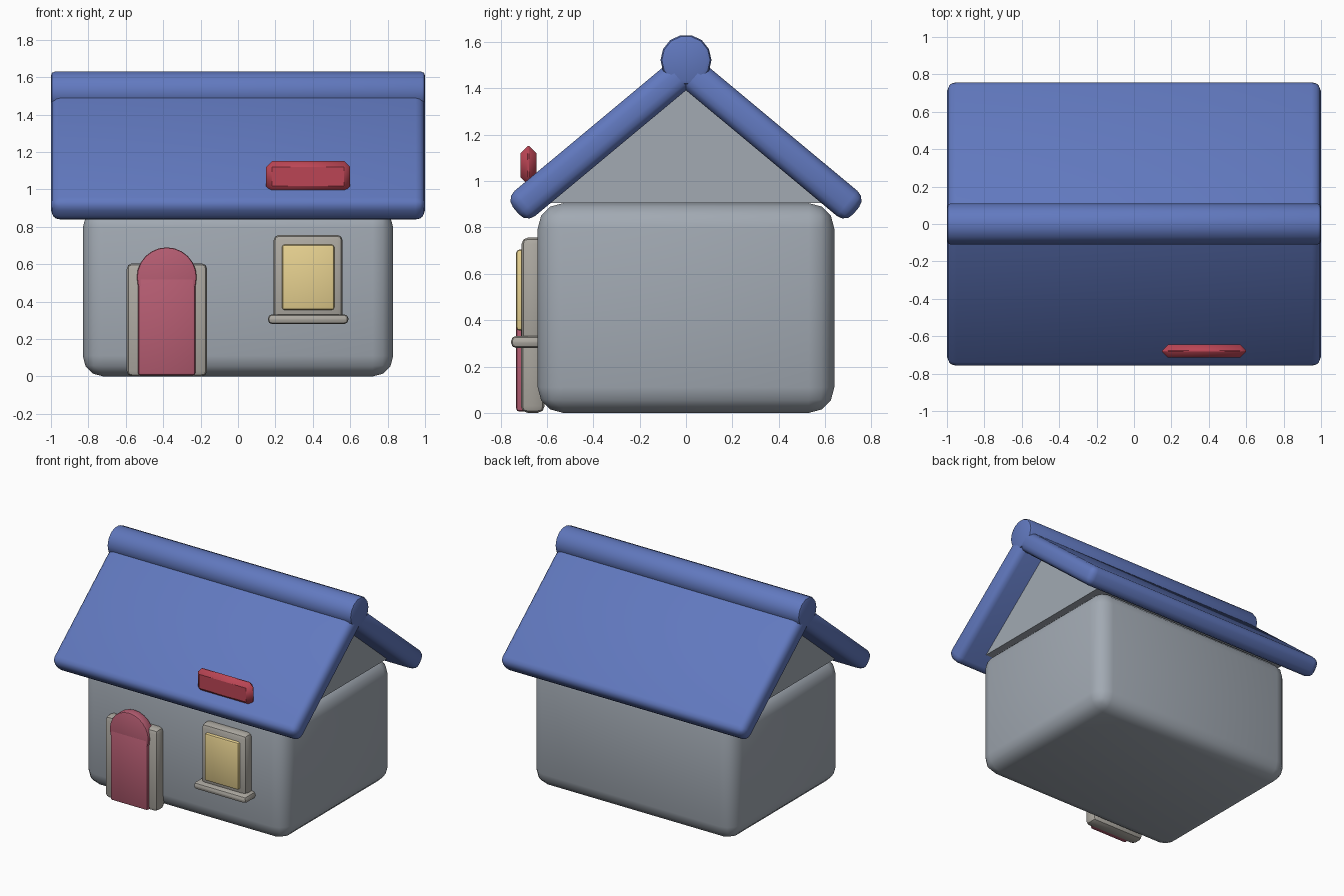
import bpy, math
from math import radians, sin, cos

if "Cube" in bpy.data.objects:
    bpy.data.objects.remove(bpy.data.objects["Cube"])


def paint(name, rgb):
    m = bpy.data.materials.new(name)
    m.diffuse_color = (*rgb, 1)
    m.use_nodes = True
    m.node_tree.nodes["Principled BSDF"].inputs["Base Color"].default_value = m.diffuse_color
    return m


BLUE = paint("roof_blue", (0.12, 0.19, 0.52))
PINK = paint("door_pink", (0.47, 0.11, 0.17))
RED = paint("box_red", (0.50, 0.06, 0.09))
STONE = paint("trim_stone", (0.42, 0.40, 0.36))
YELLOW = paint("pane_yellow", (0.80, 0.64, 0.28))
WALL = paint("wall_grey", (0.36, 0.40, 0.45))


def finish(ob, name, mat, bevel, segments, angle=40):
    ob.name = name
    ob.data.materials.append(mat)
    if bevel:
        mod = ob.modifiers.new("soft_edges", "BEVEL")
        mod.width, mod.segments = bevel, segments
        mod.limit_method = "ANGLE"
        mod.angle_limit = radians(35)
    bpy.ops.object.select_all(action="DESELECT")
    ob.select_set(True)
    bpy.context.view_layer.objects.active = ob
    if bevel:
        bpy.ops.object.modifier_apply(modifier="soft_edges")
    bpy.ops.object.shade_smooth_by_angle(angle=radians(angle))
    return ob


def box(name, x, y, z, mat, bevel, segments=2, angle=40):
    """Rounded box from (min, max) ranges."""
    centre = [(a + b) / 2 for a, b in (x, y, z)]
    bpy.ops.mesh.primitive_cube_add(size=1, location=centre)
    ob = bpy.context.object
    ob.scale = [b - a for a, b in (x, y, z)]
    bpy.ops.object.transform_apply(location=False, scale=True)
    return finish(ob, name, mat, bevel, segments, angle)


def cylinder(name, radius, depth, loc, rot, sides, mat, bevel):
    bpy.ops.mesh.primitive_cylinder_add(vertices=sides, radius=radius, depth=depth,
                                        location=loc, rotation=rot)
    return finish(bpy.context.object, name, mat, bevel, 2)


# Walls
box("walls", (-0.83, 0.83), (-0.64, 0.64), (0, 0.905), WALL, 0.11, 3)

# Gable prism under the roof
gx, gy, base, apex = 0.81, 0.60, 0.905, 1.41
verts = [(x, y, z) for x in (-gx, gx) for y, z in ((-gy, base), (gy, base), (0, apex))]
mesh = bpy.data.meshes.new("gable")
mesh.from_pydata(verts, [], [(0, 2, 1), (3, 4, 5), (0, 1, 4, 3), (1, 2, 5, 4), (2, 0, 3, 5)])
gable = bpy.data.objects.new("gable", mesh)
bpy.context.collection.objects.link(gable)
finish(gable, "gable", WALL, 0, 1, 30)

# Two roof slopes meeting at the ridge
pitch, length, ridge_z = radians(39.8), 0.955, 1.483
for side, name in ((-1, "roof_front"), (1, "roof_back")):
    slope = box(name, (-1, 1), (-length / 2, length / 2), (-0.07, 0.07), BLUE, 0.05, 3)
    slope.rotation_euler.x = -side * pitch
    slope.location = (0, side * cos(pitch) * length / 2, ridge_z - sin(pitch) * length / 2)

# Ridge cap
cylinder("ridge_cap", 0.11, 2, (0, 0, 1.522), (0, radians(90), 0), 14, BLUE, 0.02)

# Door with surround and arched top
box("door_surround", (-0.595, -0.165), (-0.713, -0.61), (0, 0.605), STONE, 0.03)
box("door", (-0.535, -0.228), (-0.733, -0.66), (0.005, 0.53), PINK, 0.015)
cylinder("door_arch", 0.16, 0.07, (-0.381, -0.697, 0.53), (radians(90), 0, 0), 24, PINK, 0.01)

# Window with frame, pane and sill
box("window_frame", (0.19, 0.56), (-0.71, -0.61), (0.30, 0.757), STONE, 0.03)
box("window_pane", (0.235, 0.515), (-0.733, -0.66), (0.355, 0.705), YELLOW, 0.015)
box("window_sill", (0.16, 0.59), (-0.755, -0.61), (0.28, 0.332), STONE, 0.022)

# Red box standing on the front slope
box("roof_box", (0.15, 0.60), (-0.715, -0.645), (0.985, 1.152), RED, 0.032, 1)
